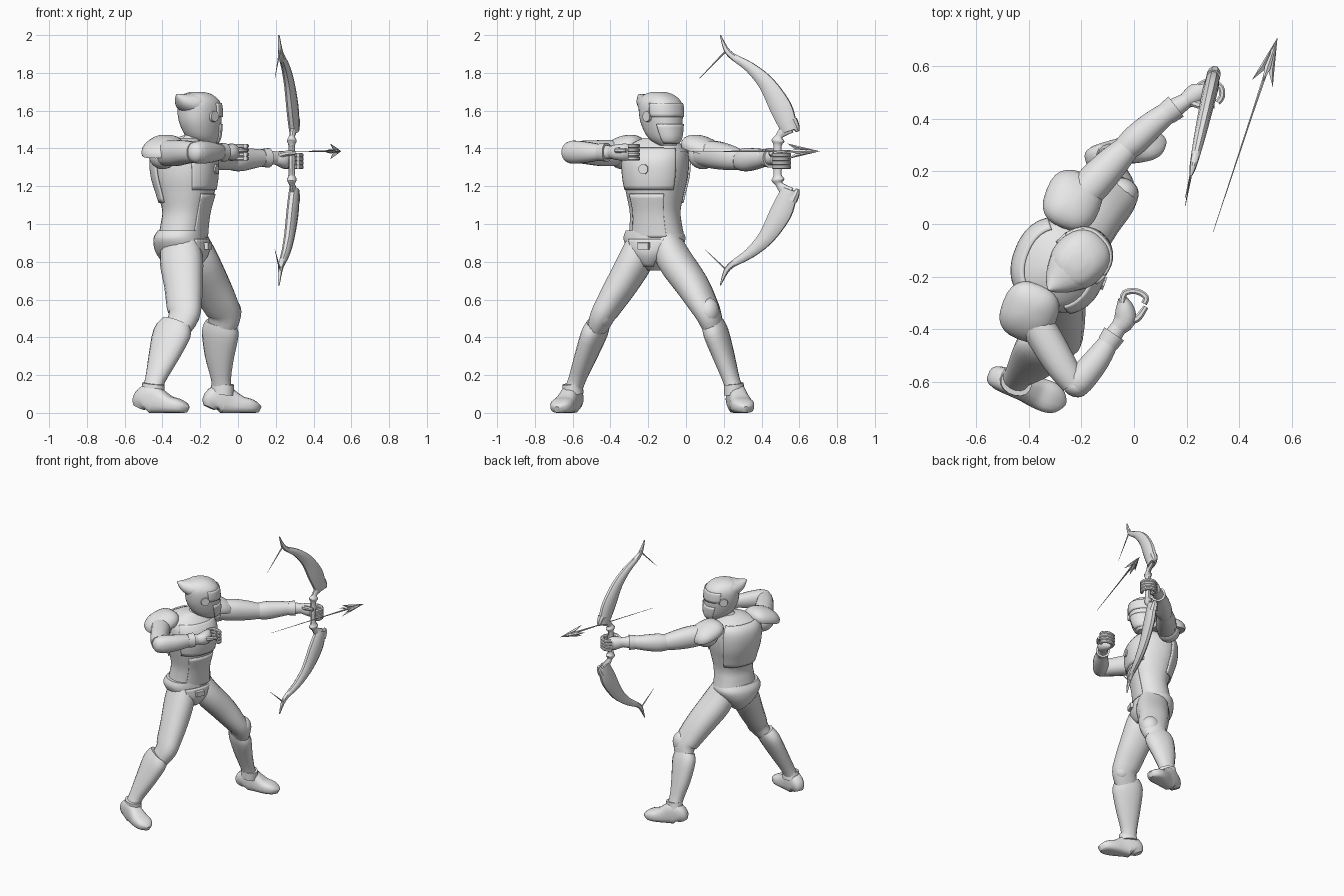
import bpy, bmesh, math
from mathutils import Vector as V

mat = bpy.data.materials.new("light grey")
mat.diffuse_color = (0.8, 0.8, 0.8, 1)


def finish(name, bm, angle=38, solid=0):
    bmesh.ops.recalc_face_normals(bm, faces=bm.faces)
    me = bpy.data.meshes.new(name)
    bm.to_mesh(me)
    bm.free()
    ob = bpy.data.objects.new(name, me)
    me.materials.append(mat)
    bpy.context.collection.objects.link(ob)
    bpy.ops.object.select_all(action='DESELECT')
    ob.select_set(True)
    bpy.context.view_layer.objects.active = ob
    bpy.ops.object.shade_smooth_by_angle(angle=math.radians(angle))
    if solid:
        m = ob.modifiers.new("thickness", 'SOLIDIFY')
        m.thickness = solid
        m.offset = 0
    return ob


def skin(name, rings, closed=True, **kw):
    """Bridge rings of points; closed rings also get end caps."""
    bm = bmesh.new()
    vs = [[bm.verts.new(p) for p in r] for r in rings]
    n = len(vs[0])
    for a, b in zip(vs, vs[1:]):
        for i in range(n if closed else n - 1):
            j = (i + 1) % n
            bm.faces.new((a[i], a[j], b[j], b[i]))
    if closed:
        bm.faces.new(vs[0][::-1])
        bm.faces.new(vs[-1])
    return finish(name, bm, **kw)


def dense(rows, k):
    """Catmull-Rom resampling of rows of numbers."""
    out = []
    for i in range(len(rows) - 1):
        p0, p1, p2 = rows[max(i - 1, 0)], rows[i], rows[i + 1]
        p3 = rows[min(i + 2, len(rows) - 1)]
        for s in range(k):
            t = s / k
            out.append([0.5 * (2 * b + (c - a) * t + (2 * a - 5 * b + 4 * c - d) * t * t
                               + (3 * b - a - 3 * c + d) * t ** 3)
                        for a, b, c, d in zip(p0, p1, p2, p3)])
    return out + [list(rows[-1])]


def power(v, e):
    return math.copysign(abs(v) ** (2 / e), v)


def tube(name, rows, ref, n=16, e=2.2, k=3, floor=None, **kw):
    """rows: x, y, z, half width across ref, half width along ref."""
    rows = dense(rows, k)
    P = [V(r[:3]) for r in rows]
    rings = []
    for i, r in enumerate(rows):
        t = (P[min(i + 1, len(P) - 1)] - P[max(i - 1, 0)]).normalized()
        up = (V(ref) - t * t.dot(V(ref))).normalized()
        side = t.cross(up)
        ring = []
        for j in range(n):
            a = math.tau * (j + 0.5) / n
            p = P[i] + side * (max(r[3], .001) * power(math.cos(a), e)) + up * (max(r[4], .001) * power(math.sin(a), e))
            if floor is not None:
                p.z = max(p.z, floor)
            ring.append(p)
        rings.append(ring)
    return skin(name, rings, **kw)


def stack(name, c, f, rows, a0=0, a1=360, z0=-9, z1=9, grow=1.0, e=2.3, n=28, k=4):
    """Horizontal rings; rows: z, forward offset, half width, half depth. Part angles give a plate."""
    fw, lf = V((f[0], f[1], 0)), V((-f[1], f[0], 0))
    full = a1 - a0 >= 360
    rings = []
    for z, off, w, d in dense(rows, k):
        if not z0 <= z <= z1:
            continue
        ring = []
        for i in range(n):
            a = math.radians(a0 + (a1 - a0) * i / (n if full else n - 1))
            ring.append(V((c[0], c[1], z)) + fw * (off + d * grow * power(math.cos(a), e))
                        + lf * (w * grow * power(math.sin(a), e)))
        rings.append(ring)
    return skin(name, rings, closed=full, solid=0 if full else .012)


def ball(name, c, f, size, low=-1, e=2, tilt=0):
    """Ellipsoid turned to face f; low flattens the underside, e squares the plan, tilt slopes it sideways."""
    bm = bmesh.new()
    bmesh.ops.create_uvsphere(bm, u_segments=24, v_segments=12, radius=1)
    fw, lf = V((f[0], f[1], 0)), V((-f[1], f[0], 0))
    for v in bm.verts:
        p = v.co.copy()
        r = max(math.hypot(p.x, p.y), 1e-6)
        x, y = r * power(p.x / r, e), r * power(p.y / r, e)
        v.co = V(c) + fw * x * size[0] + lf * y * size[1] + V((0, 0, max(p.z, low) * size[2] - tilt * y))
    return finish(name, bm)


F, L = (.933, -.36), (.36, .933)      # body forward and left
H = (.72, .694)                       # head forward
F3, UP = (F[0], F[1], 0), (0, 0, 1)

# torso, pelvis and neck
C = (-.285, -.16)
torso = [(.93, -.01, .15, .12), (1.0, 0, .138, .118), (1.07, .01, .134, .12), (1.16, .01, .15, .145),
         (1.25, .005, .168, .166), (1.34, 0, .172, .168), (1.40, -.01, .155, .14),
         (1.435, 0, .11, .095), (1.455, .01, .06, .06)]
stack("torso", C, F, torso)
stack("chest_plate", C, F, torso, -58, 58, 1.17, 1.41, 1.005)
stack("belly_plate", C, F, torso, -36, 36, .93, 1.17, 1.01)
stack("back_plate", C, F, torso, 122, 238, 1.10, 1.42, 1.03)
pelvis = [(.755, .0, .03, .055), (.79, 0, .06, .10), (.85, -.005, .125, .135),
          (.92, -.01, .165, .135), (.965, 0, .15, .122)]
stack("pelvis", (-.295, -.17), F, pelvis)
stack("groin_plate", (-.295, -.17), F, pelvis, -32, 32, .77, .92, 1.03)
tube("neck", [(-.26, -.15, 1.40, .06, .06), (-.23, -.14, 1.45, .052, .052), (-.215, -.135, 1.5, .05, .05)], F3)
tube("belt_buckle", [(-.19, -.212, .883, .048, .03), (-.148, -.228, .883, .042, .025)], UP, n=4, e=2, k=1)
tube("chest_badge", [(-.15, -.212, 1.29, .03, .03), (-.110, -.227, 1.29, .027, .027)], UP, n=8, e=2, k=1)

# helmet
HC = (-.2, -.13)
head = [(1.415, .05, .038, .045), (1.455, .024, .072, .092), (1.53, .002, .096, .114), (1.60, -.005, .106, .118),
        (1.65, -.01, .1, .11), (1.685, -.02, .072, .077), (1.70, -.02, .03, .03)]
stack("helmet", HC, H, head)
stack("face_guard", HC, H, head, -65, 65, 1.43, 1.54, 1.015)
stack("brow_guard", HC, H, head, -80, 80, 1.565, 1.64, 1.005)


def head_at(o, z, a, b):
    return (HC[0] + H[0] * o, HC[1] + H[1] * o, z, a, b)


tube("helmet_crest", [head_at(0, 1.640, .088, .058), head_at(-.07, 1.638, .09, .057), head_at(-.12, 1.65, .062, .043),
                      head_at(-.152, 1.668, .032, .024), head_at(-.174, 1.685, .004, .004)], UP)
for s, side in ((1, "left"), (-1, "right")):
    q = [V((HC[0] - H[1] * s * d, HC[1] + H[0] * s * d, 1.57)) for d in (.08, .113)]
    tube(side + "_ear_disc", [(*q[0], .034, .034), (*q[1], .028, .028)], UP, e=2, k=1)

# legs: thigh, knee guard, shin armour, boot
legs = {
    "right": ([(-.31, -.23, .91, .075, .1), (-.30, -.265, .81, .088, .116), (-.288, -.34, .68, .082, .104),
               (-.285, -.405, .575, .07, .095), (-.285, -.44, .515, .062, .085), (-.32, -.465, .45, .05, .075)],
              [(-.325, -.465, .475, .054, .085), (-.35, -.485, .42, .06, .106), (-.393, -.53, .30, .053, .085),
               (-.437, -.575, .18, .044, .056), (-.452, -.597, .12, .045, .055)],
              (-.458, -.607), (-.265, -.44, .525), F),
    "left": ([(-.25, -.10, .91, .075, .098), (-.215, -.06, .81, .09, .114), (-.148, .03, .68, .086, .107),
              (-.095, .09, .575, .072, .1), (-.073, .122, .515, .062, .09), (-.088, .145, .45, .05, .075)],
             [(-.088, .14, .475, .054, .085), (-.094, .16, .42, .06, .1), (-.098, .20, .30, .053, .08),
              (-.09, .238, .18, .044, .054), (-.085, .257, .12, .045, .055)],
             (-.085, .268), (-.045, .12, .535), (.972, .235))}
foot = [(-.07, .028, .06), (-.052, .045, .12), (-.005, .05, .155), (.045, .052, .125), (.10, .06, .09),
        (.15, .06, .075), (.185, .045, .055), (.205, .015, .035)]
for side, (thigh, shin, a, knee, d) in legs.items():
    tube(side + "_thigh", thigh, F3)
    tube(side + "_shin_armour", shin, F3)
    ball(side + "_knee_guard", knee, F, (.064, .056, .075))
    tube(side + "_boot", [(a[0] + d[0] * t, a[1] + d[1] * t, h * .48, w, h * .52) for t, w, h in foot],
         UP, e=2.8, floor=0)
    r = shin[-1]
    tube(side + "_boot_cuff", [(r[0] + .005, r[1] - .005, .155, .05, .06), (r[0], r[1], .10, .054, .064)], F3, k=1)

# shoulder pads
for side, c, s in (("left", (-.233, .09, 1.395), 1), ("right", (-.398, -.335, 1.395), -1)):
    ball(side + "_shoulder_pad", c, F, (.108, .112, .072), low=-.25, e=2.6, tilt=.03 * s)
    ball(side + "_shoulder_joint", (c[0], c[1], 1.365), F, (.075, .08, .075))

# drawing arm
tube("right_upper_arm", [(-.39, -.35, 1.375, .065, .068), (-.335, -.44, 1.375, .066, .07),
                         (-.275, -.54, 1.38, .06, .062), (-.23, -.605, 1.38, .05, .055)], UP)
tube("right_forearm", [(-.235, -.625, 1.38, .045, .05), (-.205, -.595, 1.38, .055, .062), (-.14, -.515, 1.38, .05, .054),
                       (-.09, -.44, 1.38, .037, .04), (-.06, -.395, 1.38, .032, .036)], UP)
ball("right_elbow_guard", (-.222, -.618, 1.38), F, (.05, .04, .055))
tube("right_wrist_cuff", [(-.1, -.455, 1.38, .042, .046), (-.075, -.418, 1.38, .046, .05)], UP, k=1)
tube("right_palm", [(-.065, -.4, 1.38, .03, .032), (-.035, -.365, 1.38, .042, .042),
                    (-.035, -.32, 1.38, .036, .046), (-.045, -.28, 1.38, .016, .04)], UP)

# bow arm
tube("left_upper_arm", [(-.22, .08, 1.375, .065, .068), (-.15, .16, 1.365, .07, .074),
                        (-.08, .235, 1.35, .062, .066), (-.03, .285, 1.34, .05, .054)], UP)
tube("left_forearm", [(-.05, .27, 1.34, .045, .05), (.0, .315, 1.34, .056, .062), (.06, .37, 1.345, .052, .056),
                      (.13, .425, 1.35, .042, .044), (.2, .47, 1.35, .03, .034)], UP)
tube("left_wrist_cuff", [(.125, .42, 1.35, .045, .047), (.16, .447, 1.35, .049, .052)], UP, k=1)
tube("left_palm", [(.19, .465, 1.35, .028, .032), (.225, .487, 1.345, .04, .042),
                   (.25, .505, 1.34, .038, .048), (.265, .525, 1.335, .016, .043)], UP)

# fingers and thumbs
for i in range(4):
    z, w = 1.347 + .022 * i, .0125
    tube(f"right_finger_{i}", [(x, y, z, w, w) for x, y in
         ((-.045, -.30), (-.035, -.262), (.01, -.256), (.045, -.278), (.038, -.303))], UP, n=8)
    z = 1.302 + .021 * i
    tube(f"left_finger_{i}", [(x, y, z, w, w) for x, y in
         ((.245, .525), (.29, .545), (.33, .52), (.334, .485), (.318, .462))], UP, n=8)
tube("right_thumb", [(-.03, -.37, 1.385, .015, .015), (.012, -.36, 1.39, .015, .015), (.045, -.315, 1.39, .011, .011)], UP, n=8)
tube("left_thumb", [(.21, .465, 1.36, .015, .015), (.26, .45, 1.375, .015, .015), (.305, .45, 1.375, .011, .011)], UP, n=8)

# bow limbs, mirrored about the grip, with string ends
def bow_x(y):
    return .218 + .225 * (y - .19)


N = (.974, -.225, 0)
limb = [(.182, 2.0, .003, .004), (.212, 1.925, .014, .012), (.25, 1.885, .018, .016), (.335, 1.832, .028, .022),
        (.425, 1.745, .044, .026), (.5, 1.62, .06, .029), (.535, 1.535, .052, .028), (.55, 1.492, .046, .025)]
grip = [(.545, 1.515, .04, .018), (.51, 1.485, .026, .017), (.492, 1.462, .02, .016), (.487, 1.44, .036, .026),
        (.485, 1.415, .022, .018), (.485, 1.3375, .026, .02)]
for part, s in (("upper", 1), ("lower", -1)):
    def fl(z):
        return 1.3375 + s * (z - 1.3375)
    tube(part + "_bow_limb", [(bow_x(y), y, fl(z), a, b) for y, z, a, b in limb], N, n=10, e=2.3)
    tube(part + "_bow_grip", [(bow_x(y), y, fl(z), a, b) for y, z, a, b in grip], N, n=10, e=2)
    tube(part + "_limb_lip", [(bow_x(y), y, fl(z), a, a) for y, z, a in
         ((.562, 1.55, .028), (.58, 1.515, .022), (.592, 1.49, .01))], N, n=8)
    y, z = (.07, 1.77) if s > 0 else (.10, .865)
    tube(part + "_string_end", [(.22, .205, fl(1.91), .005, .005), (.195, y, z, .001, .001)], N, n=6, k=1)

# arrow: tapering shaft and barbed head
A = V((.314, .949, 0))
S = V((.949, -.314, 0))
tip = V((.546, .71, 1.385))
ends = [tip - A * .78, tip - A * .3, tip - A * .05]
tube("arrow_shaft", [(*p, r, r) for p, r in zip(ends, (.001, .004, .009))], UP, n=6, k=1)
bm = bmesh.new()
for d in (S, -S, V((0, 0, 1)), V((0, 0, -1))):
    t = A.cross(d) * .012
    a, b, c = tip, tip - A * .185 + d * .042, tip - A * .13 + d * .006
    va, vb, vc = bm.verts.new(a), bm.verts.new(b), bm.verts.new(c)
    v1, v2 = bm.verts.new(tip - A * .12 + d * .02 + t), bm.verts.new(tip - A * .12 + d * .02 - t)
    for f in ((va, vb, v1), (vb, vc, v1), (vc, va, v1), (vb, va, v2), (vc, vb, v2), (va, vc, v2)):
        bm.faces.new(f)
finish("arrow_head", bm, 25)
